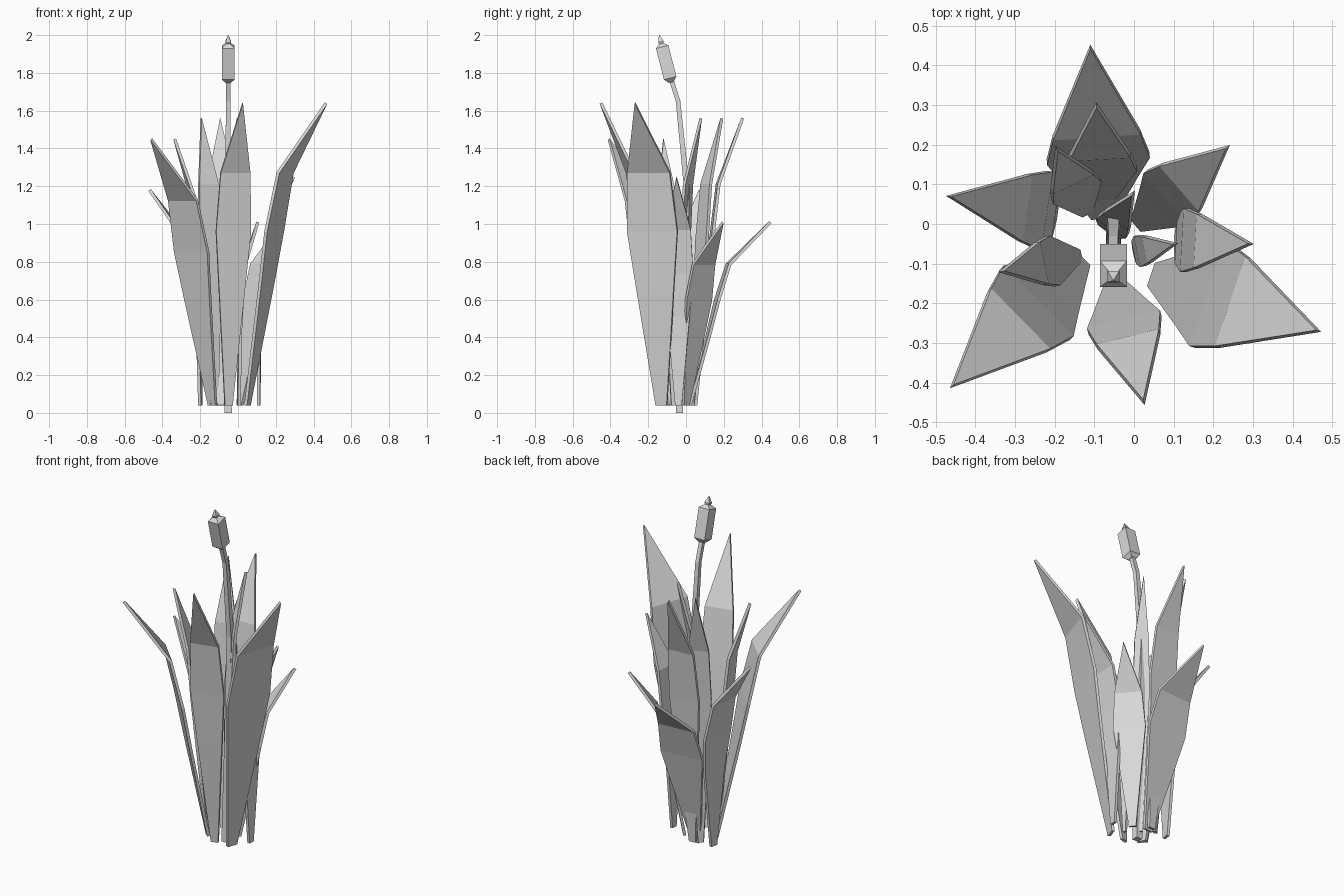
import bpy
import bmesh
from mathutils import Vector

cube = bpy.data.objects.get("Cube")
if cube:
    bpy.data.objects.remove(cube, do_unlink=True)

grey = bpy.data.materials.new("plain_grey")
grey.use_nodes = True
colour = (0.7, 0.7, 0.7, 1)
grey.diffuse_color = colour
grey.node_tree.nodes["Principled BSDF"].inputs["Base Color"].default_value = colour


def finish(bm, name):
    bmesh.ops.recalc_face_normals(bm, faces=bm.faces)
    mesh = bpy.data.meshes.new(name)
    bm.to_mesh(mesh)
    bm.free()
    mesh.materials.append(grey)
    obj = bpy.data.objects.new(name, mesh)
    bpy.context.collection.objects.link(obj)
    return obj


# Leaf outline: share of height, share of half width
OUTLINE = [(0, 0.22), (0.39, 0.75), (0.575, 1), (0.77, 0.85)]
LEANING = [0, 0.235, 0.34, 0.48]     # outward reach at each outline row
UPRIGHT = [0, 0.02, 0.1, 0.28]
LEAF_FOOT = 0.04


def leaf(name, base, tip, top, half, reach=LEANING):
    """Flat strip that bends outward and ends in a point."""
    bm = bmesh.new()
    base, tip = Vector((*base, LEAF_FOOT)), Vector((*tip, LEAF_FOOT))
    out = tip - base
    side = Vector((-out.y, out.x, 0)).normalized()
    rows = []
    for (height, width), r in zip(OUTLINE, reach):
        c = base + out * r
        c.z += (top - LEAF_FOOT) * height
        rows.append([bm.verts.new(c + side * half * width * s) for s in (-1, 1)])
    for a, b in zip(rows, rows[1:]):
        bm.faces.new((a[0], a[1], b[1], b[0]))
    point = bm.verts.new((tip.x, tip.y, top))
    bm.faces.new((rows[-1][0], rows[-1][1], point))
    obj = finish(bm, name)
    mod = obj.modifiers.new("thickness", "SOLIDIFY")
    mod.thickness = 0.016
    mod.offset = 0


def square_loft(name, rings):
    """Square rings (centre, half width) skinned along the y-z plane."""
    bm = bmesh.new()
    loops = []
    for i, (c, h) in enumerate(rings):
        before, after = rings[max(i - 1, 0)][0], rings[min(i + 1, len(rings) - 1)][0]
        along = (Vector(after) - Vector(before)).normalized()
        x = Vector((1, 0, 0))
        y = along.cross(x)
        loops.append([bm.verts.new(Vector(c) + x * h * a + y * h * b)
                      for a, b in ((-1, -1), (1, -1), (1, 1), (-1, 1))])
    for a, b in zip(loops, loops[1:]):
        for k in range(4):
            n = (k + 1) % 4
            bm.faces.new((a[k], a[n], b[n], b[k]))
    bm.faces.new(loops[0])
    bm.faces.new(loops[-1])
    finish(bm, name)


# Tall front leaves
leaf("front_leaf", (-0.05, -0.145), (0.025, -0.45), 1.64, 0.095)
leaf("front_left_leaf", (0.05, -0.13), (0.466, -0.27), 1.64, 0.14)
leaf("front_right_leaf", (-0.135, -0.09), (-0.46, -0.41), 1.45, 0.125)
leaf("right_inner_leaf", (-0.14, -0.08), (-0.335, -0.12), 1.45, 0.064)

# Side leaves
leaf("right_leaf", (-0.2, 0.03), (-0.468, 0.07), 1.18, 0.1, UPRIGHT)
leaf("left_leaf", (0.11, -0.04), (0.295, -0.05), 1.25, 0.08, UPRIGHT)
leaf("left_inner_leaf", (0.005, -0.07), (0.105, -0.05), 1.01, 0.04, UPRIGHT)

# Back leaves
leaf("back_tall_leaf", (-0.08, 0.05), (-0.095, 0.3), 1.56, 0.092)
leaf("back_right_leaf", (-0.12, 0.03), (-0.195, 0.19), 1.56, 0.067)
leaf("back_inner_leaf", (-0.06, -0.015), (-0.002, 0.078), 1.56, 0.045, UPRIGHT)
leaf("back_low_leaf", (-0.08, 0.02), (-0.11, 0.447), 1.01, 0.13)
leaf("back_left_leaf", (0.01, 0), (0.237, 0.195), 1.01, 0.088)

# Curved stem
STEM_X = -0.052
square_loft("stem", [
    ((STEM_X, -0.035, 0), 0.019),
    ((STEM_X, -0.012, 0.6), 0.017),
    ((STEM_X, 0.003, 1.2), 0.015),
    ((STEM_X, -0.042, 1.65), 0.012),
    ((STEM_X, -0.078, 1.765), 0.012)])

# Seed head with chamfered ends and a small spike, along a tilted axis
foot, peak = Vector((STEM_X, -0.078, 1.75)), Vector((STEM_X, -0.142, 2.0))
square_loft("seed_head", [
    (foot.lerp(peak, t), h) for t, h in (
        (0, 0.013), (0.09, 0.034), (0.75, 0.034), (0.82, 0.012),
        (0.86, 0.015), (1, 0.001))])
